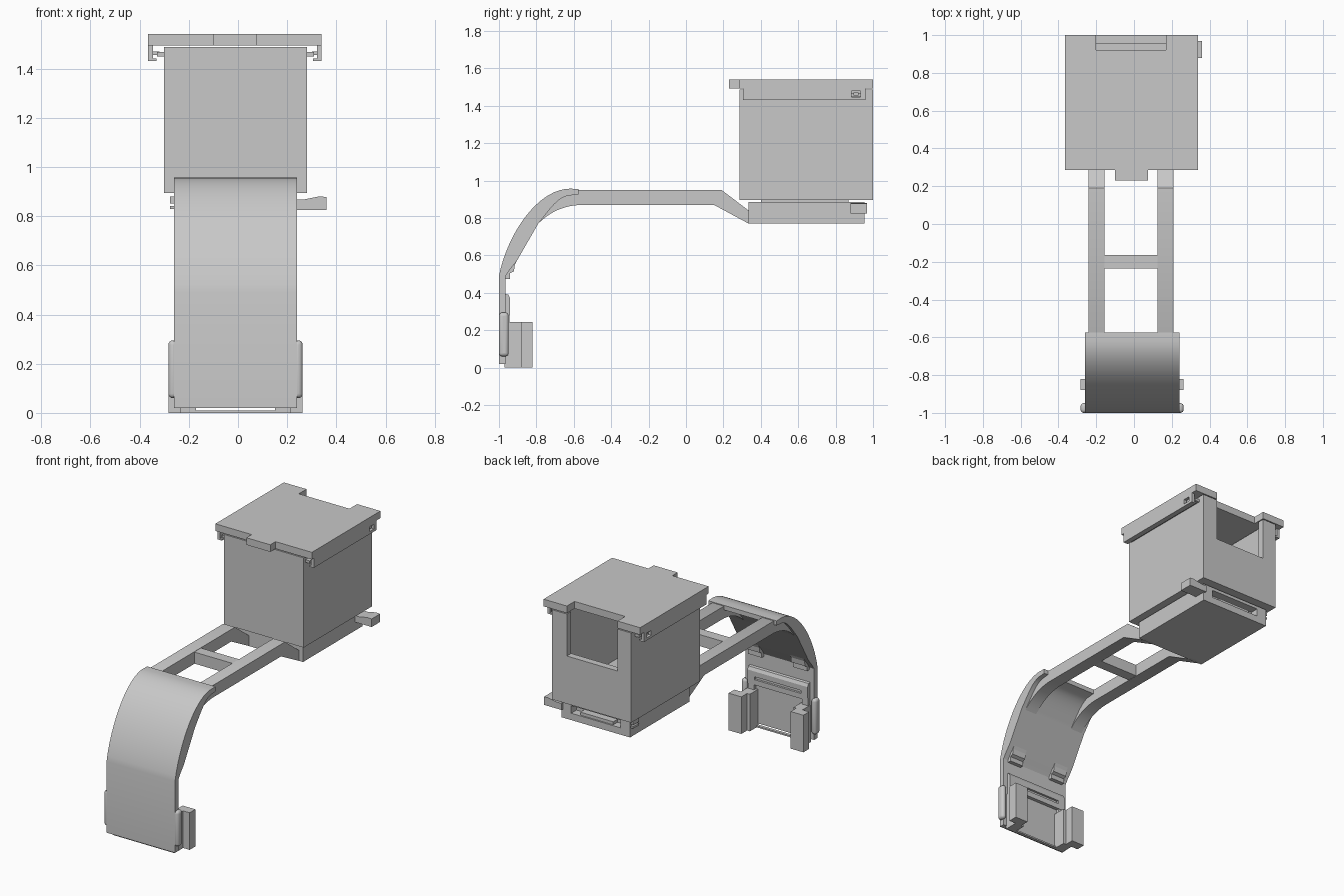
import bpy, bmesh
from mathutils import Vector
from mathutils.geometry import interpolate_bezier

if "Cube" in bpy.data.objects:
    bpy.data.objects.remove(bpy.data.objects["Cube"])

grey = bpy.data.materials.new("plain grey")
grey.diffuse_color = (0.58, 0.58, 0.58, 1)
grey.use_nodes = True
grey.node_tree.nodes["Principled BSDF"].inputs["Base Color"].default_value = grey.diffuse_color
CX = -0.01  # middle plane of the shell and container


def prism(name, pts, axis, lo, hi):
    """Extrude a 2D outline along an axis: x uses (y,z), y uses (x,z), z uses (x,y)."""
    def place(p, d):
        return {"x": (d, p[0], p[1]), "y": (p[0], d, p[1]), "z": (p[0], p[1], d)}[axis]
    bm = bmesh.new()
    a = [bm.verts.new(place(p, lo)) for p in pts]
    b = [bm.verts.new(place(p, hi)) for p in pts]
    bm.faces.new(a)
    bm.faces.new(b)
    for i in range(len(pts)):
        j = (i + 1) % len(pts)
        bm.faces.new((a[i], a[j], b[j], b[i]))
    bmesh.ops.recalc_face_normals(bm, faces=bm.faces)
    me = bpy.data.meshes.new(name)
    bm.to_mesh(me)
    bm.free()
    me.materials.append(grey)
    ob = bpy.data.objects.new(name, me)
    bpy.context.collection.objects.link(ob)
    return ob


def box(name, x, y, z):
    return prism(name, [(x[0], y[0]), (x[1], y[0]), (x[1], y[1]), (x[0], y[1])], "z", *z)


def cut(ob, x, y, z):
    cutter = box(ob.name + "_cutter", x, y, z)
    cutter.hide_render = True
    cutter.hide_viewport = True
    m = ob.modifiers.new("cut", "BOOLEAN")
    m.operation, m.solver, m.object = "DIFFERENCE", "EXACT", cutter


def span(side, a, b, c=CX):
    """x range at distances a..b from the middle plane on one side."""
    return tuple(sorted((c + side * a, c + side * b)))


def bezier(p0, h0, h1, p1, n):
    return [(v.x, v.y) for v in interpolate_bezier(*(Vector((*p, 0)) for p in (p0, h0, h1, p1)), n)]


def smooth(ob):
    bpy.ops.object.select_all(action="DESELECT")
    ob.select_set(True)
    bpy.context.view_layer.objects.active = ob
    bpy.ops.object.shade_smooth_by_angle(angle=0.5)


# Curved front shell
outer = bezier((-1.0, 0.49), (-0.96, 0.70), (-0.80, 0.955), (-0.62, 0.957), 20)
inner = bezier((-0.63, 0.92), (-0.69, 0.91), (-0.74, 0.83), (-0.79, 0.77), 10)
shell = prism("front_shell",
              [(-1.0, 0.02)] + outer + [(-0.575, 0.955), (-0.575, 0.925)] + inner
              + [(-0.905, 0.57), (-0.945, 0.52), (-0.965, 0.49), (-0.965, 0.02)],
              "x", -0.26, 0.24)
smooth(shell)

# Twin arms with a ramp down to the tray
arm_under = bezier((-0.79, 0.77), (-0.72, 0.84), (-0.64, 0.87), (-0.55, 0.87), 12)
arm = [(0.335, 0.84), (0.19, 0.95), (-0.60, 0.95), (-0.70, 0.90), (-0.80, 0.785)] \
    + arm_under + [(0.15, 0.87), (0.335, 0.77), (0.36, 0.77), (0.36, 0.84)]
for side, tag in ((-1, "left"), (1, "right")):
    smooth(prism("arm_" + tag, arm, "x", *span(side, 0.14, 0.225, -0.015)))
box("arm_crossbar", (-0.16, 0.13), (-0.235, -0.165), (0.872, 0.948))

# Tray below the container, with rear slot and side notches
tray = box("tray", (-0.26, 0.24), (0.335, 0.955), (0.77, 0.885))
cut(tray, (-0.19, 0.17), (0.90, 1.0), (0.815, 0.865))
box("tray_slot_tongue", (-0.13, 0.11), (0.89, 0.945), (0.81, 0.835))
box("tray_spacer", (-0.24, 0.22), (0.40, 0.87), (0.88, 0.9))
prism("latch_handle", [(0.23, 0.825), (0.36, 0.825), (0.36, 0.878), (0.33, 0.88),
                       (0.27, 0.868), (0.23, 0.868)], "y", 0.88, 0.968)
for z in ((0.828, 0.842), (0.852, 0.88)):
    box("latch_end", (-0.276, -0.25), (0.885, 0.945), z)

# Open container with a rear window
container = box("container", (-0.30, 0.28), (0.285, 1.0), (0.895, 1.487))
cut(container, (-0.255, 0.235), (0.33, 0.955), (0.94, 1.6))
cut(container, (-0.20, 0.17), (0.90, 1.1), (1.21, 1.65))

# Sliding lid: plate with front tab and rear notch
prism("lid", [(-0.365, 0.285), (-0.10, 0.285), (-0.10, 0.23), (0.075, 0.23), (0.075, 0.285),
              (0.34, 0.285), (0.34, 1.0), (0.17, 1.0), (0.17, 0.92), (-0.20, 0.92),
              (-0.20, 1.0), (-0.365, 1.0)], "z", 1.493, 1.54)

for side, tag in ((-1, "left"), (1, "right")):
    # Lid skirt hooking under the container rail
    c = -0.0125
    skirt = box("lid_skirt_" + tag, span(side, 0.333, 0.3525, c), (0.305, 0.96), (1.43, 1.5))
    cut(skirt, span(side, 0.30, 0.40, c), (0.885, 0.932), (1.447, 1.478))
    box("lid_lip_" + tag, span(side, 0.318, 0.34, c), (0.305, 0.96), (1.43, 1.44))
    box("container_rail_" + tag, span(side, 0.28, 0.32), (0.305, 0.96), (1.45, 1.468))
    box("rail_stop_" + tag, span(side, 0.31, 0.34), (0.895, 0.922), (1.455, 1.47))

    # Rounded side pads on the lower shell
    pad = box("side_pad_" + tag, span(side, 0.235, 0.273), (-1.0, -0.948), (0.06, 0.295))
    b = pad.modifiers.new("round", "BEVEL")
    b.width, b.segments = 0.018, 4
    smooth(pad)

    # Rear bracket: inner wall and outward foot
    wall, foot, back, mid = 0.225, 0.273, -0.82, -0.88
    outline = [(0.16, -0.97), (wall, -0.97), (wall, mid), (foot, mid), (foot, back), (0.18, back),
               (0.18, mid), (0.16, mid)]
    prism("rear_bracket_" + tag, [(CX + side * x, y) for x, y in outline], "z", 0.0, 0.245)

    # Frame leg and stepped clip on the inside of the shell
    box("frame_leg_" + tag, span(side, 0.175, 0.22), (-0.97, -0.945), (0.03, 0.30))
    prism("shell_clip_" + tag, [(-0.97, 0.475), (-0.94, 0.475), (-0.94, 0.505), (-0.92, 0.515),
                                (-0.915, 0.55), (-0.89, 0.60), (-0.97, 0.53)],
          "x", *span(side, 0.115, 0.215))

# Raised frame on the back of the lower shell
frame = prism("frame_top", [(-0.97, 0.28), (-0.942, 0.28), (-0.94, 0.37), (-0.95, 0.39),
                            (-0.97, 0.395)], "x", -0.23, 0.21)
cut(frame, (-0.18, 0.16), (-0.955, -0.90), (0.315, 0.335))
box("bottom_ledge", (-0.18, 0.16), (-0.97, -0.95), (0.0, 0.01))
